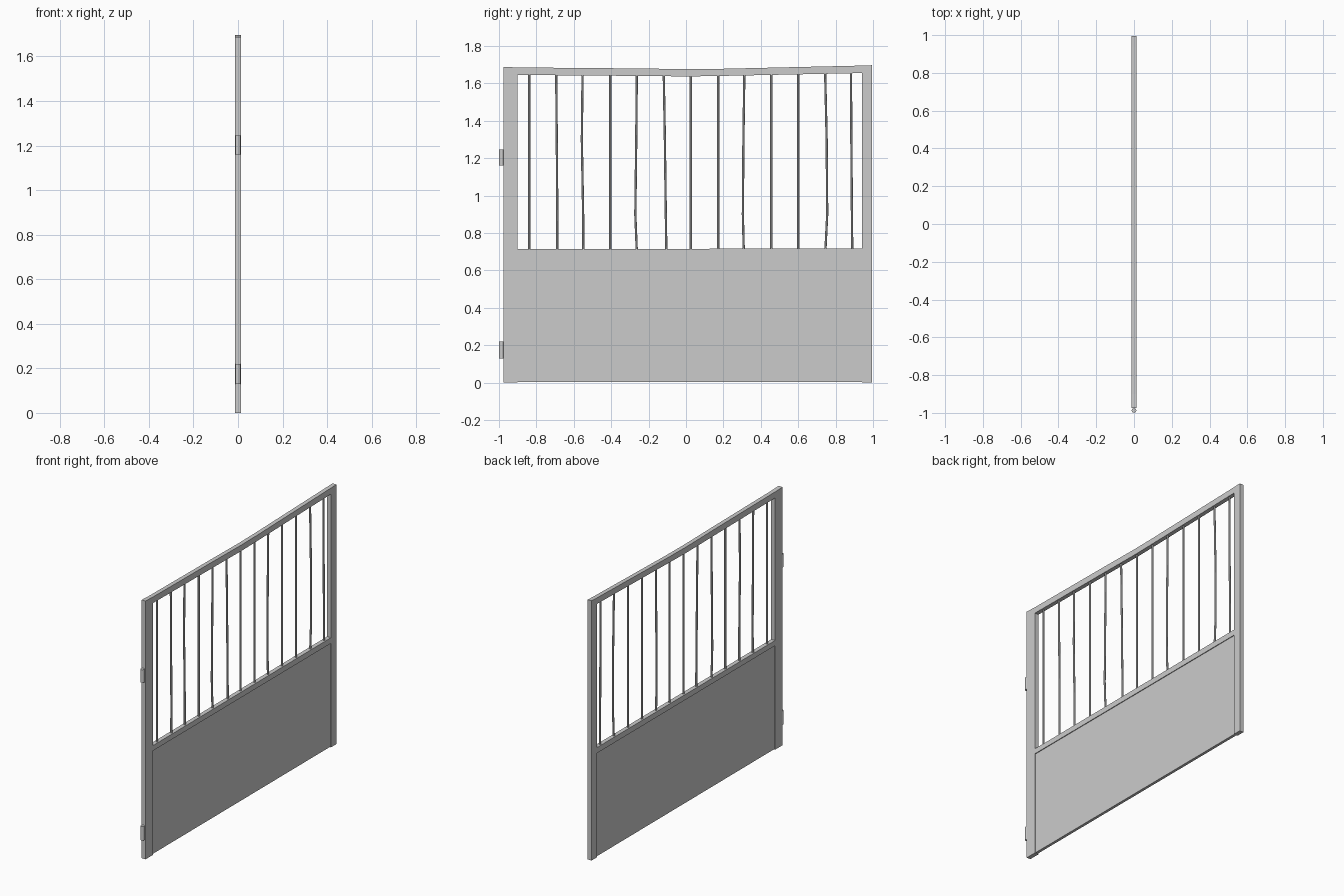
import bpy, bmesh, math
from mathutils import Vector

old = bpy.data.objects.get("Cube")
if old:
    bpy.data.objects.remove(old)

metal = bpy.data.materials.new("grey_metal")
metal.use_nodes = True
GREY = (0.6, 0.6, 0.6, 1)
metal.diffuse_color = GREY
metal.node_tree.nodes["Principled BSDF"].inputs["Base Color"].default_value = GREY


def finish(name, bm):
    bmesh.ops.recalc_face_normals(bm, faces=bm.faces)
    mesh = bpy.data.meshes.new(name)
    bm.to_mesh(mesh)
    bm.free()
    mesh.materials.append(metal)
    obj = bpy.data.objects.new(name, mesh)
    bpy.context.collection.objects.link(obj)
    return obj


def slab(name, outline, half):
    """Flat plate: a (y, z) outline given thickness across x."""
    bm = bmesh.new()
    face = bm.faces.new([bm.verts.new((-half, y, z)) for y, z in outline])
    out = bmesh.ops.extrude_face_region(bm, geom=[face])["geom"]
    moved = [v for v in out if isinstance(v, bmesh.types.BMVert)]
    bmesh.ops.translate(bm, verts=moved, vec=(2 * half, 0, 0))
    return finish(name, bm)


def rod(name, path, radius, sides):
    """Upright rod following (y, z) points."""
    bm = bmesh.new()
    rings = []
    for y, z in path:
        angles = [2 * math.pi * (i + 0.5) / sides for i in range(sides)]
        rings.append([bm.verts.new(Vector((math.cos(a), math.sin(a), 0)) * radius
                                   + Vector((0, y, z))) for a in angles])
    for low, high in zip(rings, rings[1:]):
        for i in range(sides):
            j = (i + 1) % sides
            bm.faces.new((low[i], low[j], high[j], high[i]))
    bm.faces.new(rings[0])
    bm.faces.new(rings[-1])
    return finish(name, bm)


# Frame posts
HALF = 0.014
slab("hinge_post", [(-0.975, 0), (-0.9, 0), (-0.9, 1.685), (-0.975, 1.688)], HALF)
slab("latch_post", [(0.94, 0), (0.995, 0), (0.995, 1.697), (0.94, 1.695)], HALF)

# Sagging top rail and straight middle rail
top = [(-0.9, 1.685), (-0.3, 1.68), (0.02, 1.676), (0.2, 1.678), (0.94, 1.695)]
under = [(0.94, 1.655), (0.2, 1.64), (0.02, 1.637), (-0.3, 1.64), (-0.9, 1.645)]
slab("top_rail", top + under, HALF)
slab("middle_rail", [(-0.9, 0.68), (0.94, 0.68), (0.94, 0.717), (-0.9, 0.714)], HALF)

# Recessed lower panel
slab("lower_panel", [(-0.9, 0.003), (0.94, 0.003), (0.94, 0.68), (-0.9, 0.68)], 0.009)

# Slightly bent bars: y at the bottom, lower part, upper part and top
bars = [(-0.838,) * 4, (-0.689, -0.688, -0.691, -0.694),
        (-0.549, -0.55, -0.557, -0.553), (-0.405,) * 4,
        (-0.263, -0.271, -0.266, -0.263), (-0.105, -0.108, -0.113, -0.119),
        (0.026,) * 4, (0.172,) * 4, (0.309, 0.304, 0.307, 0.312),
        (0.456,) * 4, (0.6,) * 4, (0.745, 0.755, 0.752, 0.744),
        (0.889, 0.887, 0.884, 0.882)]
for n, ys in enumerate(bars):
    rod(f"bar_{n + 1}", list(zip(ys, (0.7, 0.9, 1.3, 1.655))), 0.0065, 8)

# Hinge barrels
for name, low, high in (("lower_hinge", 0.13, 0.22), ("upper_hinge", 1.16, 1.245)):
    rod(name, [(-0.987, low), (-0.987, high)], 0.0125, 12)
